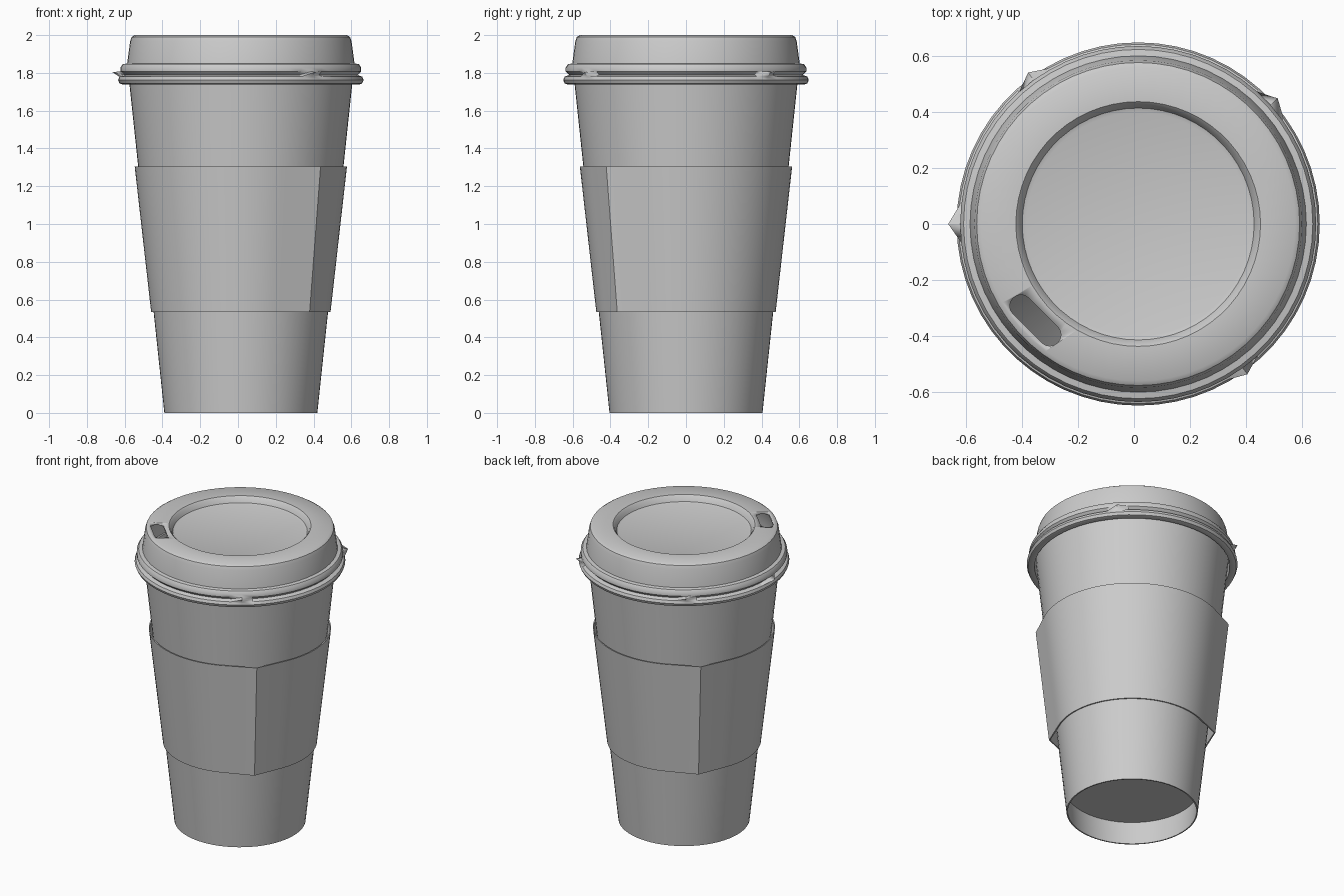
import bpy, bmesh, math
from mathutils import Matrix

if "Cube" in bpy.data.objects:
    bpy.data.objects.remove(bpy.data.objects["Cube"], do_unlink=True)

AXIS_X = 0.015  # the cup axis sits slightly off centre, balanced by the lid tab

grey = bpy.data.materials.new("plain grey")
grey.use_nodes = True
grey.diffuse_color = (0.6, 0.6, 0.6, 1)
grey.node_tree.nodes["Principled BSDF"].inputs["Base Color"].default_value = (0.6, 0.6, 0.6, 1)


def finish(name, bm, angle=30):
    bmesh.ops.recalc_face_normals(bm, faces=bm.faces)
    mesh = bpy.data.meshes.new(name)
    bm.to_mesh(mesh)
    bm.free()
    mesh.materials.append(grey)
    obj = bpy.data.objects.new(name, mesh)
    bpy.context.collection.objects.link(obj)
    obj.location.x = AXIS_X
    bpy.ops.object.select_all(action="DESELECT")
    obj.select_set(True)
    bpy.context.view_layer.objects.active = obj
    bpy.ops.object.shade_smooth_by_angle(angle=math.radians(angle))
    return obj


def lathe(profile, steps, closed=False):
    """Turn (radius, z) points round the axis; radius 0 makes a pole."""
    bm = bmesh.new()
    rings = []
    for r, z in profile:
        if callable(r):
            radius = r
        else:
            radius = lambda a, r=r: r
        if r == 0:
            rings.append([bm.verts.new((0, 0, z))] * steps)
            continue
        turns = [2 * math.pi * i / steps for i in range(steps)]
        rings.append([bm.verts.new((radius(a) * math.cos(a), radius(a) * math.sin(a), z)) for a in turns])
    pairs = list(zip(rings, rings[1:])) + ([(rings[-1], rings[0])] if closed else [])
    for low, high in pairs:
        for i in range(steps):
            j = (i + 1) % steps
            corners = dict.fromkeys((low[i], low[j], high[j], high[i]))
            bm.faces.new(list(corners))
    return bm, rings


# Tapered paper cup with a recessed base
cup, _ = lathe([(0, 0.16), (0.412, 0.16), (0.397, 0), (0.405, 0), (0.594, 1.78),
                (0.584, 1.78), (0.42, 0.175), (0, 0.175)], 64)
finish("cup", cup)


# Cardboard sleeve, creased along two opposite edges
def creased(radius, peak):
    spread = math.acos(radius / peak)

    def at(angle):
        off = abs((angle + math.pi / 4 + math.pi / 2) % math.pi - math.pi / 2)
        return radius / math.cos(max(spread - off, 0))
    return at


sleeve, _ = lathe([(creased(0.475, 0.515), 0.535), (creased(0.562, 0.597), 1.305),
                   (creased(0.555, 0.59), 1.305), (creased(0.467, 0.507), 0.535)], 96, closed=True)
finish("sleeve", sleeve, 20)

# Lid shell: sunken top, rounded shoulder, two beads
GROOVE = 12
lid, rings = lathe([(0, 1.957), (0.40, 1.957), (0.415, 1.962), (0.428, 1.99), (0.438, 2.0),
                    (0.562, 2.0), (0.578, 1.99), (0.586, 1.968), (0.602, 1.85),
                    (0.625, 1.846), (0.637, 1.828), (0.637, 1.808), (0.618, 1.789),
                    (0.643, 1.78), (0.65, 1.762), (0.642, 1.744), (0.625, 1.738),
                    (0.602, 1.742), (0.59, 1.85), (0.574, 1.968), (0.56, 1.986),
                    (0.445, 1.986), (0.42, 1.945), (0, 1.945)], 60)
# Small torn points on the beads
for degrees, reach in ((180, 0.68), (126, 0.67), (42, 0.672), (-54, 0.665)):
    vert = rings[GROOVE][round(degrees / 6) % 60]
    scale = reach / math.hypot(vert.co.x, vert.co.y)
    vert.co.x *= scale
    vert.co.y *= scale
    vert.co.z += 0.015
lid_obj = finish("lid", lid, 35)

# Rounded sip opening cut through the lid
slot = bmesh.new()
outline = []
for end in (1, -1):
    for i in range(9):
        a = math.pi * (i / 8 - 0.5) + (0 if end > 0 else math.pi)
        outline.append(slot.verts.new((end * 0.073 + 0.04 * math.cos(a), 0.04 * math.sin(a), 1.9)))
base = slot.faces.new(outline)
top = bmesh.ops.extrude_face_region(slot, geom=[base])
bmesh.ops.translate(slot, vec=(0, 0, 0.2), verts=[v for v in top["geom"] if isinstance(v, bmesh.types.BMVert)])
slot.transform(Matrix.Translation((-0.368, -0.345, 0)) @ Matrix.Rotation(-math.pi / 4, 4, "Z"))
cutter = finish("sip_cutter", slot)
cutter.hide_render = True

bpy.context.view_layer.objects.active = lid_obj
cut = lid_obj.modifiers.new("sip opening", "BOOLEAN")
cut.operation = "DIFFERENCE"
cut.solver = "EXACT"
cut.object = cutter
# Cut before the smoothing so the slot edge stays sharp
bpy.ops.object.modifier_move_to_index(modifier=cut.name, index=0)
bpy.ops.object.modifier_apply(modifier=cut.name)
bpy.data.objects.remove(cutter, do_unlink=True)
